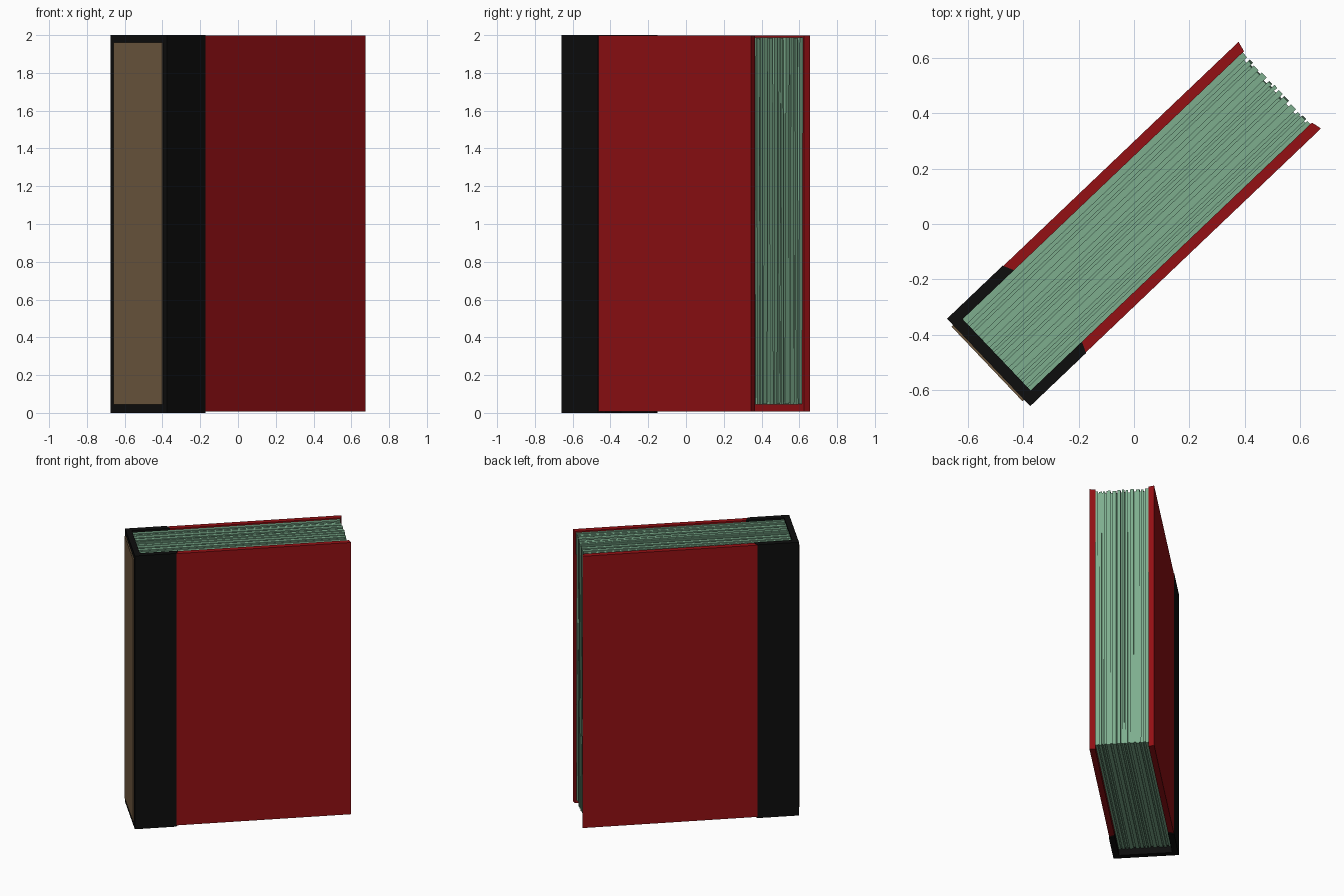
import bpy, bmesh, math, random
from mathutils import Matrix

random.seed(4)
if "Cube" in bpy.data.objects:
    bpy.data.objects.remove(bpy.data.objects["Cube"], do_unlink=True)

TURN = Matrix.Rotation(math.radians(43.6), 4, 'Z')   # the book stands at an angle
LENGTH, HALF, WALL = 0.725, 0.218, 0.04
INNER = HALF - WALL
SPLIT = -0.447                                       # where spine wrap meets cover


def material(name, rgb):
    m = bpy.data.materials.new(name)
    m.use_nodes = True
    m.diffuse_color = (*rgb, 1)
    bsdf = m.node_tree.nodes["Principled BSDF"]
    bsdf.inputs["Base Color"].default_value = (*rgb, 1)
    bsdf.inputs["Roughness"].default_value = 0.8
    return m


red = material("cover_red", (0.296, 0.005, 0.007))
black = material("spine_black", (0.004, 0.004, 0.004))
brown = material("label_brown", (0.162, 0.102, 0.051))
green = material("page_green", (0.205, 0.423, 0.27))


def add_prism(bm, outline, bottom, top):
    """Extrude a flat outline upward; returns the new vertices."""
    low = [bm.verts.new((x, y, bottom)) for x, y in outline]
    face = bm.faces.new(low)
    high = [g for g in bmesh.ops.extrude_face_region(bm, geom=[face])["geom"]
            if isinstance(g, bmesh.types.BMVert)]
    for v in high:
        v.co.z = top
    return low + high


def finish(bm, name, mat):
    bmesh.ops.recalc_face_normals(bm, faces=bm.faces)
    mesh = bpy.data.meshes.new(name)
    bm.to_mesh(mesh)
    bm.free()
    mesh.materials.append(mat)
    obj = bpy.data.objects.new(name, mesh)
    bpy.context.collection.objects.link(obj)
    obj.matrix_world = TURN
    return obj


def prism(name, outline, bottom, top, mat):
    bm = bmesh.new()
    add_prism(bm, outline, bottom, top)
    return finish(bm, name, mat)


# Black wrap: U-shaped spine with bevelled ends
side = [(SPLIT + 0.018, INNER), (SPLIT, HALF), (-LENGTH, HALF)]
inside = (-LENGTH + WALL, INNER)
half = [inside] + side
prism("spine", half + [(x, -y) for x, y in reversed(half)], 0.0, 2.0, black)

# Red boards on both sides
for name, s in (("back_cover", 1), ("front_cover", -1)):
    board = [(SPLIT, HALF - 0.002), (LENGTH + 0.002, HALF - 0.002),
             (LENGTH - 0.007, INNER), (SPLIT + 0.018, INNER)]
    prism(name, [(x, s * y) for x, y in board], 0.008, 1.997, red)

# Thin label plate on the spine
w = 0.186
prism("spine_label", [(-LENGTH - 0.008, -w), (-LENGTH, -w),
                      (-LENGTH, w), (-LENGTH - 0.008, w)], 0.045, 1.962, brown)

# Ragged page block: alternating proud and recessed sheets, slightly uneven
bm = bmesh.new()
widths = [random.uniform(0.7, 1.6) if i % 2 == 0 else random.uniform(0.4, 0.9)
          for i in range(23)]
scale = 2 * INNER / sum(widths)
y = -INNER
for i, width in enumerate(widths):
    y2 = y + width * scale
    drop = 0 if i % 2 == 0 else random.uniform(0.009, 0.016)
    end = 0.712 - drop - random.uniform(0, 0.006)
    start = -LENGTH + WALL
    sheet = add_prism(bm, [(start, y), (end, y), (end, y2), (start, y2)],
                      0.045 + drop, 1.986 - drop)
    lean = random.uniform(-0.004, 0.004)
    for v in sheet:
        if v.co.x > 0:
            v.co.x += lean * (v.co.z - 1)
            v.co.z += lean * 0.5
    y = y2
finish(bm, "pages", green)
